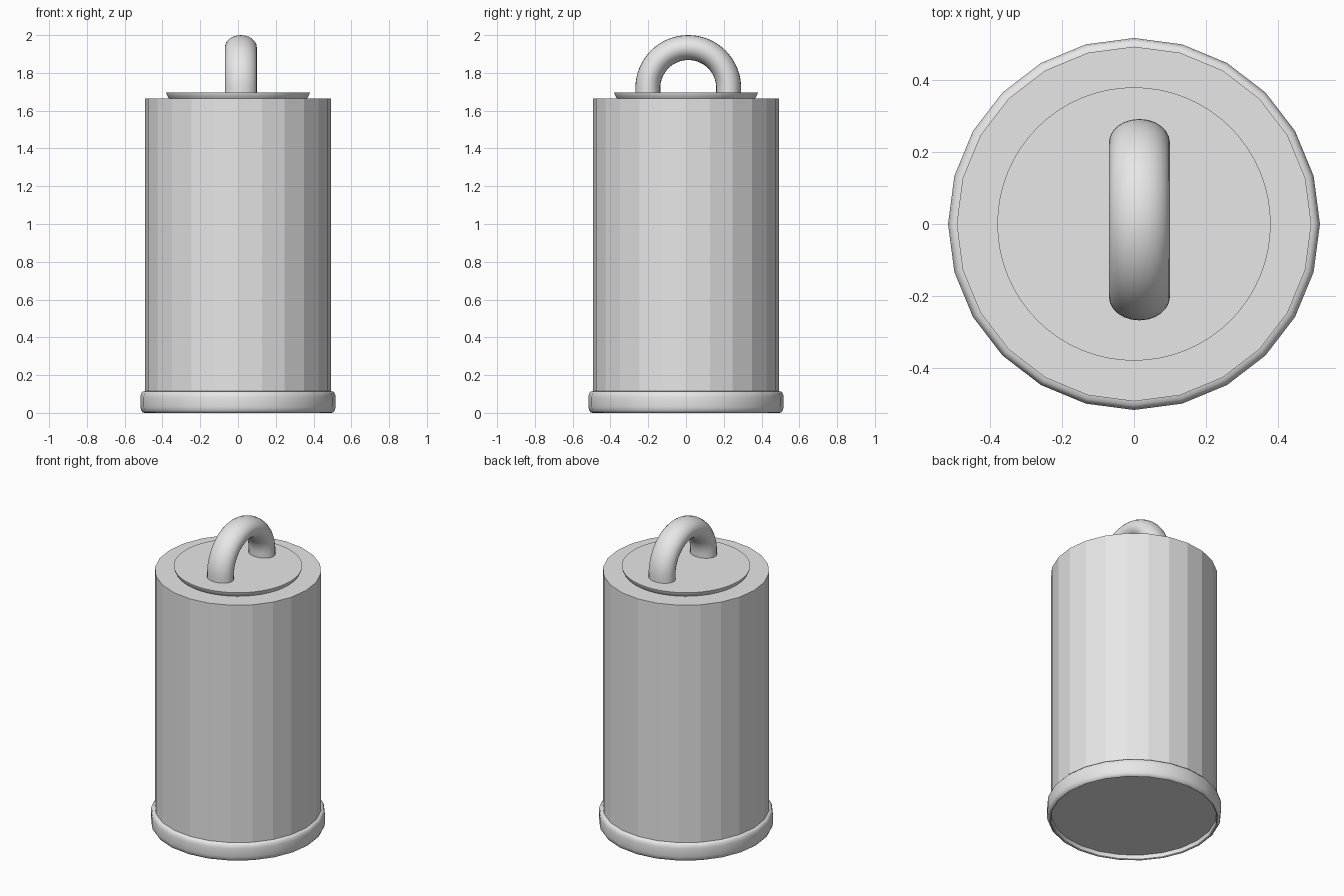
import bpy, bmesh, math
from mathutils import Matrix, Vector

if "Cube" in bpy.data.objects:
    bpy.data.objects.remove(bpy.data.objects["Cube"])

grey = bpy.data.materials.new("light grey")
grey.diffuse_color = (0.8, 0.8, 0.8, 1)
grey.use_nodes = True
grey.node_tree.nodes["Principled BSDF"].inputs["Base Color"].default_value = grey.diffuse_color


def finish(name, bm, smooth=None):
    bmesh.ops.recalc_face_normals(bm, faces=bm.faces)
    mesh = bpy.data.meshes.new(name)
    bm.to_mesh(mesh)
    bm.free()
    mesh.materials.append(grey)
    ob = bpy.data.objects.new(name, mesh)
    bpy.context.collection.objects.link(ob)
    if smooth:
        bpy.ops.object.select_all(action='DESELECT')
        ob.select_set(True)
        bpy.context.view_layer.objects.active = ob
        bpy.ops.object.shade_smooth_by_angle(angle=math.radians(smooth))
    return ob


def lathe(name, profile, sides, smooth=None, closed=False):
    """Turn an (r, z) profile about z; open profiles get end caps."""
    bm = bmesh.new()
    rings = [[bm.verts.new((r * math.cos(a), r * math.sin(a), z))
              for a in (2 * math.pi * i / sides for i in range(sides))]
             for r, z in profile]
    pairs = list(zip(rings, rings[1:]))
    if closed:
        pairs.append((rings[-1], rings[0]))
    else:
        bm.faces.new(rings[0])
        bm.faces.new(rings[-1])
    for lo, hi in pairs:
        for i in range(sides):
            j = (i + 1) % sides
            bm.faces.new((lo[i], lo[j], hi[j], hi[i]))
    return finish(name, bm, smooth)


# Faceted cylinder body, its underside set slightly above the rim
lathe("body", [(0.493, 0.03), (0.493, 1.665)], 24)

# Rounded rim around the foot
lathe("base_rim", [(0.491, 0.115), (0.504, 0.113), (0.513, 0.103), (0.517, 0.085),
                   (0.517, 0.032), (0.513, 0.014), (0.505, 0.003), (0.497, 0.0),
                   (0.491, 0.004), (0.489, 0.03)], 24, 40, closed=True)

# Thin round lid with a tucked-under edge
lathe("lid", [(0.365, 1.664), (0.372, 1.674), (0.378, 1.686), (0.38, 1.695)], 64, 30)

# Arched handle: oval tube swept over a half circle with short straight legs
R, TUBE_Y, TUBE_X, CZ = 0.214, 0.066, 0.085, 1.72
path = [(Vector((0, R, -0.055)), 0.0)]
path += [(Vector((0, R * math.cos(t), R * math.sin(t))), t)
         for t in (math.pi * i / 32 for i in range(33))]
path += [(Vector((0, -R, -0.055)), math.pi)]
bm = bmesh.new()
loops = []
for p, t in path:
    out = Vector((0, math.cos(t), math.sin(t)))
    loops.append([bm.verts.new(p + out * TUBE_Y * math.cos(a)
                               + Vector((TUBE_X * math.sin(a), 0, 0)))
                  for a in (2 * math.pi * k / 24 for k in range(24))])
for a, b in zip(loops, loops[1:]):
    for k in range(24):
        m = (k + 1) % 24
        bm.faces.new((a[k], a[m], b[m], b[k]))
bm.faces.new(loops[0])
bm.faces.new(loops[-1])
bmesh.ops.transform(bm, matrix=Matrix.Translation((0.015, 0.012, CZ)), verts=bm.verts)
finish("handle", bm, 40)
